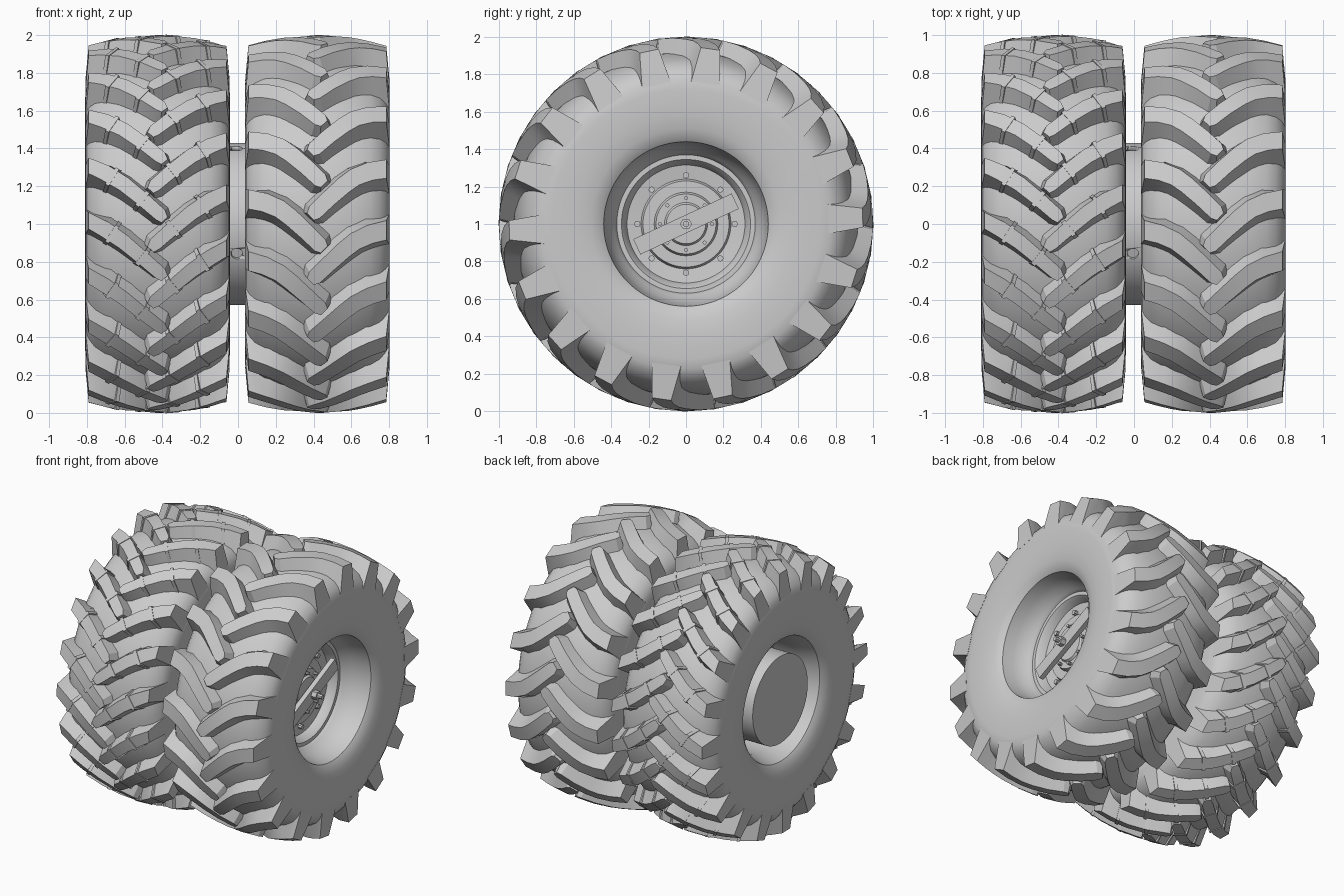
import bpy, bmesh
from math import sin, cos, pi, radians, atan2, hypot
from mathutils import Vector, Matrix

if "Cube" in bpy.data.objects:
    bpy.data.objects.remove(bpy.data.objects["Cube"])

AXLE = Vector((0, 0, 1))


def finish(name, bm, angle=30):
    bmesh.ops.recalc_face_normals(bm, faces=bm.faces[:])
    me = bpy.data.meshes.new(name)
    bm.to_mesh(me)
    bm.free()
    ob = bpy.data.objects.new(name, me)
    bpy.context.collection.objects.link(ob)
    bpy.ops.object.select_all(action='DESELECT')
    ob.select_set(True)
    bpy.context.view_layer.objects.active = ob
    bpy.ops.object.shade_smooth_by_angle(angle=radians(angle))
    return ob


def lathe(name, profile, segs=96, closed=False):
    """Revolve (x, r) points about the axle."""
    bm = bmesh.new()
    rings = []
    for x, r in profile:
        if r < 1e-5:
            rings.append([bm.verts.new((x, 0, 1))] * segs)
        else:
            rings.append([bm.verts.new((x, -r * cos(2 * pi * i / segs), 1 + r * sin(2 * pi * i / segs)))
                          for i in range(segs)])
    pairs = list(zip(rings, rings[1:]))
    if closed:
        pairs.append((rings[-1], rings[0]))
    for a, b in pairs:
        for i in range(segs):
            j = (i + 1) % segs
            vs = list(dict.fromkeys((a[i], a[j], b[j], b[i])))
            if len(vs) > 2:
                bm.faces.new(vs)
    return finish(name, bm)


# tread half-profile (offset from tyre centre, radius)
TREAD = [(0, .922), (.1, .917), (.2, .90), (.28, .876), (.33, .845), (.36, .81), (.378, .775)]
SIDEWALL = [(.382, .72), (.383, .65), (.38, .58), (.37, .51), (.355, .465), (.337, .44)]


def carcass_r(u):
    u = min(abs(u), .378)
    for (a, ra), (b, rb) in zip(TREAD, TREAD[1:]):
        if u <= b:
            return ra + (rb - ra) * (u - a) / (b - a)
    return TREAD[-1][1]


def top_r(u):
    return 1.0 - .055 * (u / .37) ** 2


def along(path, u):
    for (a, sa), (b, sb) in zip(path, path[1:]):
        if u <= b:
            return sa + (sb - sa) * (u - a) / (b - a)
    return path[-1][1]


def bar(bm, path, cx, side, phase, wt, wb, lift=0, lug=True):
    """Sweep a tapered tread bar along an (offset, arc) path."""
    rings, n = [], len(path)
    for i, (u, s) in enumerate(path):
        p, q = path[max(i - 1, 0)], path[min(i + 1, n - 1)]
        d = hypot(q[0] - p[0], q[1] - p[1])
        tu, ts = (q[0] - p[0]) / d, (q[1] - p[1]) / d
        nu, ns = -ts, tu
        grow = 1 + .3 * max(u, 0) / .38
        if lug and i == 0:          # narrowed tip
            grow *= .62
        last = lug and i == n - 1   # shoulder end, flush with the sidewall
        if last:
            nu, ns = 0, 1
        ring = []
        for k, is_top in ((-1, 0), (-1, 1), (1, 1), (1, 0)):
            h = k * grow * (wt if is_top else wb) / 2
            uu, ss = u + nu * h, s + ns * h
            if is_top and last:
                uu -= .017
            if is_top and i == 0 and lug:
                uu, ss = uu + .012 * tu, ss + .012 * ts
            uu = min(uu, .382)
            r = top_r(uu) + lift if is_top else carcass_r(uu) - .012
            t = phase + ss / .95
            ring.append(bm.verts.new((cx + side * uu, -r * cos(t), 1 + r * sin(t))))
        rings.append(ring)
    for a, b in zip(rings, rings[1:]):
        for k in range(4):
            bm.faces.new((a[k], a[(k + 1) % 4], b[(k + 1) % 4], b[k]))
    bm.faces.new(rings[0])
    bm.faces.new(rings[-1])


def tyre(name, cx, path, count, phase, wt, wb, ties=()):
    half = TREAD + SIDEWALL
    lathe(name + "_tyre", [(cx - u, r) for u, r in half[::-1]] + [(cx + u, r) for u, r in half[1:]])
    lugs, tie_bm = bmesh.new(), bmesh.new()
    for i in range(count):
        for side in (-1, 1):
            ph = radians(phase) + 2 * pi * (i + (.5 if side > 0 else 0)) / count
            bar(lugs, path, cx, side, ph, wt, wb)
            for u in ties:
                seg = [(u + d, along(path, u + d)) for d in (-.009, .009)]
                bar(tie_bm, seg, cx, side, ph, wt * 1.25, wb * 1.05, .003, False)
    finish(name + "_tread_lugs", lugs, 25)
    if ties:
        finish(name + "_lug_ties", tie_bm, 25)
    else:
        tie_bm.free()


# tyres: the right one has plain lugs, the left one has narrower tied lugs
RX, LX = .42, -.426
tyre("right", RX, [(-.045, -.005), (-.015, .025), (.06, .095), (.14, .165), (.20, .21), (.28, .245), (.382, .265)],
     18, -8, .08, .15)
tyre("left", LX, [(-.045, -.005), (-.015, .03), (.08, .11), (.18, .19), (.28, .255), (.382, .30)],
     20, 1, .068, .125, (.08, .24))

# right rim with stepped wheel disc
lathe("right_rim", [(RX - .337, .44), (RX - .3, .43), (RX - .1, .40), (RX + .08, .36), (RX + .13, .365),
                    (RX + .16, .385), (RX + .20, .41), (RX + .26, .428), (RX + .337, .44)])
lathe("right_wheel_disc", [(.56, .37), (.56, .345), (.54, .33), (.50, .315), (.49, .24), (.515, .23),
                           (.515, .17), (.54, .16), (.54, .115), (.555, .105), (.555, 0)])

# left rim with protruding hub drum
lathe("left_rim", [(LX + .337, .44), (LX + .3, .43), (LX, .40), (LX - .2, .40), (LX - .29, .425), (LX - .337, .44)])
lathe("left_hub_drum", [(-.44, .41), (-.45, .315), (-.755, .315), (-.755, 0)])


def cylinder(bm, r, length, centre, direction, segs=12):
    rot = Vector((0, 0, 1)).rotation_difference(Vector(direction)).to_matrix().to_4x4()
    bmesh.ops.create_cone(bm, cap_ends=True, segments=segs, radius1=r, radius2=r, depth=length,
                          matrix=Matrix.Translation(centre) @ rot)


# wheel bolts: outer ring and inner ring
bm = bmesh.new()
for count, r, x, size in ((8, .26, .50, .017), (8, .14, .55, .011)):
    for i in range(count):
        a = 2 * pi * i / count
        cylinder(bm, size, .04, (x, r * cos(a), 1 + r * sin(a)), (1, 0, 0), 8)
finish("wheel_bolts", bm)

# clamp bar across the hub, with a centre stud
bm = bmesh.new()
bmesh.ops.create_cube(bm, size=1, matrix=Matrix.Translation((.59, 0, 1))
                      @ Matrix.Rotation(atan2(.13, .28), 4, 'X') @ Matrix.Diagonal((.035, .58, .09, 1)))
finish("clamp_bar", bm)
bm = bmesh.new()
cylinder(bm, .032, .05, (.62, 0, 1), (1, 0, 0), 6)
cylinder(bm, .016, .12, (.62, 0, 1), (1, 0, 0), 12)
finish("centre_stud", bm)

# spacer ring between the wheels with four radial holes
ring = lathe("spacer_ring", [(-.12, .36), (-.12, .43), (.115, .43), (.115, .36)], closed=True)
bm = bmesh.new()
for i in range(4):
    a = radians(-21.5 + 90 * i)
    d = Vector((0, -cos(a), sin(a)))
    cylinder(bm, .03, .1, AXLE + d * .46 + Vector((-.006, 0, 0)), d, 20)
cutter = finish("hole_cutter", bm)
cutter.hide_render = True
mod = ring.modifiers.new("holes", 'BOOLEAN')
mod.object, mod.operation = cutter, 'DIFFERENCE'
bpy.context.view_layer.objects.active = ring
bpy.ops.object.modifier_apply(modifier=mod.name)
bpy.data.objects.remove(cutter)
